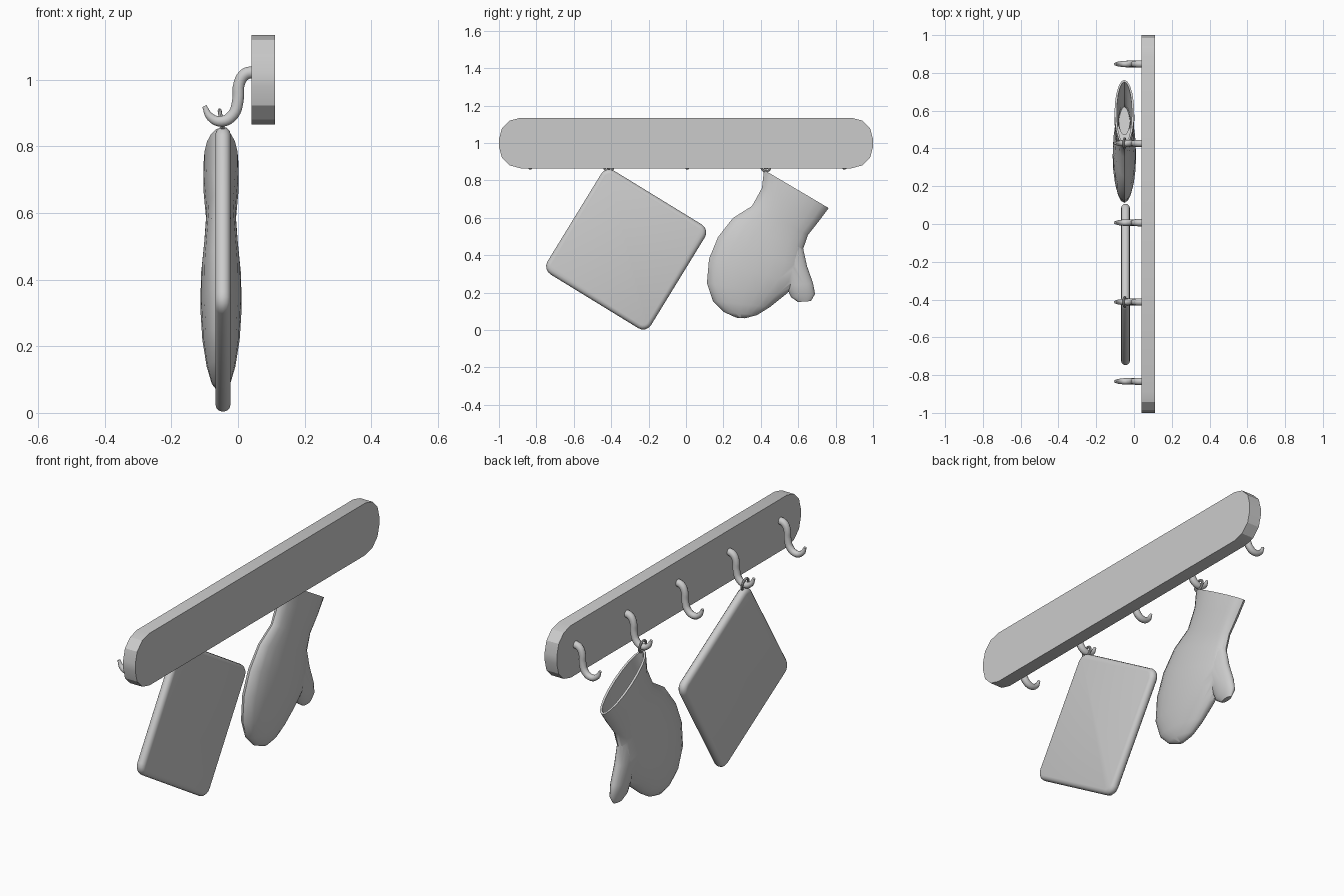
import bpy, bmesh, math
from mathutils import Vector, Matrix

if "Cube" in bpy.data.objects:
    bpy.data.objects.remove(bpy.data.objects["Cube"])

TAU = 2 * math.pi


def finish(name, bm, angle=40):
    bmesh.ops.recalc_face_normals(bm, faces=bm.faces)
    me = bpy.data.meshes.new(name)
    bm.to_mesh(me)
    bm.free()
    ob = bpy.data.objects.new(name, me)
    bpy.context.collection.objects.link(ob)
    smooth(ob, angle)
    return ob


def smooth(ob, angle=40):
    bpy.ops.object.select_all(action='DESELECT')
    ob.select_set(True)
    bpy.context.view_layer.objects.active = ob
    bpy.ops.object.shade_smooth_by_angle(angle=math.radians(angle))


def loft(bm, rings):
    """Skin a list of closed rings and cap both ends."""
    rows = [[bm.verts.new(p) for p in r] for r in rings]
    n = len(rows[0])
    for a, b in zip(rows, rows[1:]):
        for i in range(n):
            j = (i + 1) % n
            bm.faces.new((a[i], a[j], b[j], b[i]))
    bm.faces.new(rows[0])
    bm.faces.new(rows[-1])


def rounded_rect(w, h, r, seg):
    pts = []
    for k, (sx, sy) in enumerate([(1, 1), (-1, 1), (-1, -1), (1, -1)]):
        for i in range(seg + 1):
            t = (k + i / seg) * math.pi / 2
            pts.append((sx * (w / 2 - r) + r * math.cos(t),
                        sy * (h / 2 - r) + r * math.sin(t)))
    return pts


# backboard with rounded corners
bm = bmesh.new()
outline = rounded_rect(2.0, 0.27, 0.115, 3)
loft(bm, [[(x, y, 1.0 + z) for y, z in outline] for x in (0.041, 0.111)])
finish("backboard", bm, 30)

# five S-shaped hooks: (x, z, radius)
PATH = [(0.050, 1.023, 0.019), (0.022, 1.017, 0.019), (0.004, 0.990, 0.018),
        (0.000, 0.940, 0.018), (-0.015, 0.895, 0.018), (-0.050, 0.875, 0.017),
        (-0.083, 0.888, 0.013), (-0.101, 0.921, 0.007)]
cu = bpy.data.curves.new("hook", 'CURVE')
cu.dimensions = '3D'
cu.bevel_depth = 1.0
cu.bevel_resolution = 3
cu.resolution_u = 4
cu.use_fill_caps = True
sp = cu.splines.new('BEZIER')
sp.bezier_points.add(len(PATH) - 1)
for bp, (x, z, r) in zip(sp.bezier_points, PATH):
    bp.co = (x, 0, z)
    bp.radius = r
    bp.handle_left_type = bp.handle_right_type = 'AUTO'
hook = bpy.data.objects.new("hook", cu)
bpy.context.collection.objects.link(hook)
bpy.ops.object.select_all(action='DESELECT')
hook.select_set(True)
bpy.context.view_layer.objects.active = hook
bpy.ops.object.convert(target='MESH')
hook = bpy.context.view_layer.objects.active
smooth(hook)
HOOK_Y = [0.007 + 0.42 * k for k in (-2, -1, 0, 1, 2)]
hook.location.y = HOOK_Y[0]
for y in HOOK_Y[1:]:
    h = hook.copy()
    h.location.y = y
    bpy.context.collection.objects.link(h)

# hanging loops around two of the hooks
for name, y in (("pot_holder_loop", HOOK_Y[1]), ("mitt_loop", HOOK_Y[3])):
    bpy.ops.mesh.primitive_torus_add(
        major_radius=0.026, minor_radius=0.006, major_segments=16, minor_segments=8,
        location=(-0.05, y, 0.878), rotation=(0, math.radians(80), 0))
    loop = bpy.context.object
    loop.name = name
    loop.scale.x = 1.15
    smooth(loop)

# square pot holder, hung by one corner, with a rounded rim
rot = Matrix.Rotation(math.radians(-31.5), 2)
rings = []
half = 0.023
for i in range(7):
    t = math.pi * i / 6
    inset = half * (1 - math.sin(t))
    ring = rounded_rect(0.65 - 2 * inset, 0.65 - 2 * inset, 0.05 - inset, 4)
    ring = [rot @ Vector(p) for p in ring]
    rings.append([(-0.045 + half * math.cos(t), p.x - 0.32, p.y + 0.431) for p in ring])
bm = bmesh.new()
loft(bm, rings)
finish("pot_holder", bm, 40)


# oven mitt: elliptical sections between two outline points
def section(y1, z1, y2, z2, h, shrink=0.0, n=20):
    a, b = Vector((-0.051, y1, z1)), Vector((-0.051, y2, z2))
    u = (b - a) / 2
    u *= 1 - shrink / u.length
    h -= shrink
    return [(a + b) / 2 + u * math.cos(TAU * i / n)
            + Vector((h * math.sin(TAU * i / n), 0, 0)) for i in range(n)]


BODY = [(0.417, 0.856, 0.763, 0.652, 0.052), (0.406, 0.759, 0.711, 0.583, 0.053),
        (0.353, 0.663, 0.652, 0.508, 0.045), (0.251, 0.599, 0.626, 0.433, 0.050),
        (0.171, 0.497, 0.620, 0.337, 0.060), (0.123, 0.380, 0.594, 0.246, 0.062),
        (0.112, 0.251, 0.529, 0.187, 0.056), (0.144, 0.155, 0.449, 0.123, 0.043),
        (0.203, 0.096, 0.380, 0.080, 0.028), (0.270, 0.066, 0.315, 0.063, 0.010)]
THUMB = [(0.470, 0.487, 0.622, 0.455, 0.030), (0.476, 0.337, 0.647, 0.342, 0.036),
         (0.535, 0.235, 0.679, 0.251, 0.034), (0.561, 0.176, 0.690, 0.193, 0.026),
         (0.599, 0.150, 0.668, 0.155, 0.012)]
bm = bmesh.new()
outer = [section(*s) for s in reversed(BODY)]
inner = [section(*s, shrink=0.012) for s in BODY[:5]]
loft(bm, outer + inner)
mitt = finish("oven_mitt", bm, 50)

# thumb, merged into the mitt
bm = bmesh.new()
loft(bm, [section(*s) for s in THUMB])
thumb = finish("mitt_thumb", bm, 50)
mod = mitt.modifiers.new("join_thumb", 'BOOLEAN')
mod.operation = 'UNION'
mod.solver = 'EXACT'
mod.object = thumb
bpy.context.view_layer.objects.active = mitt
bpy.ops.object.modifier_apply(modifier=mod.name)
bpy.data.objects.remove(thumb)
smooth(mitt, 50)
